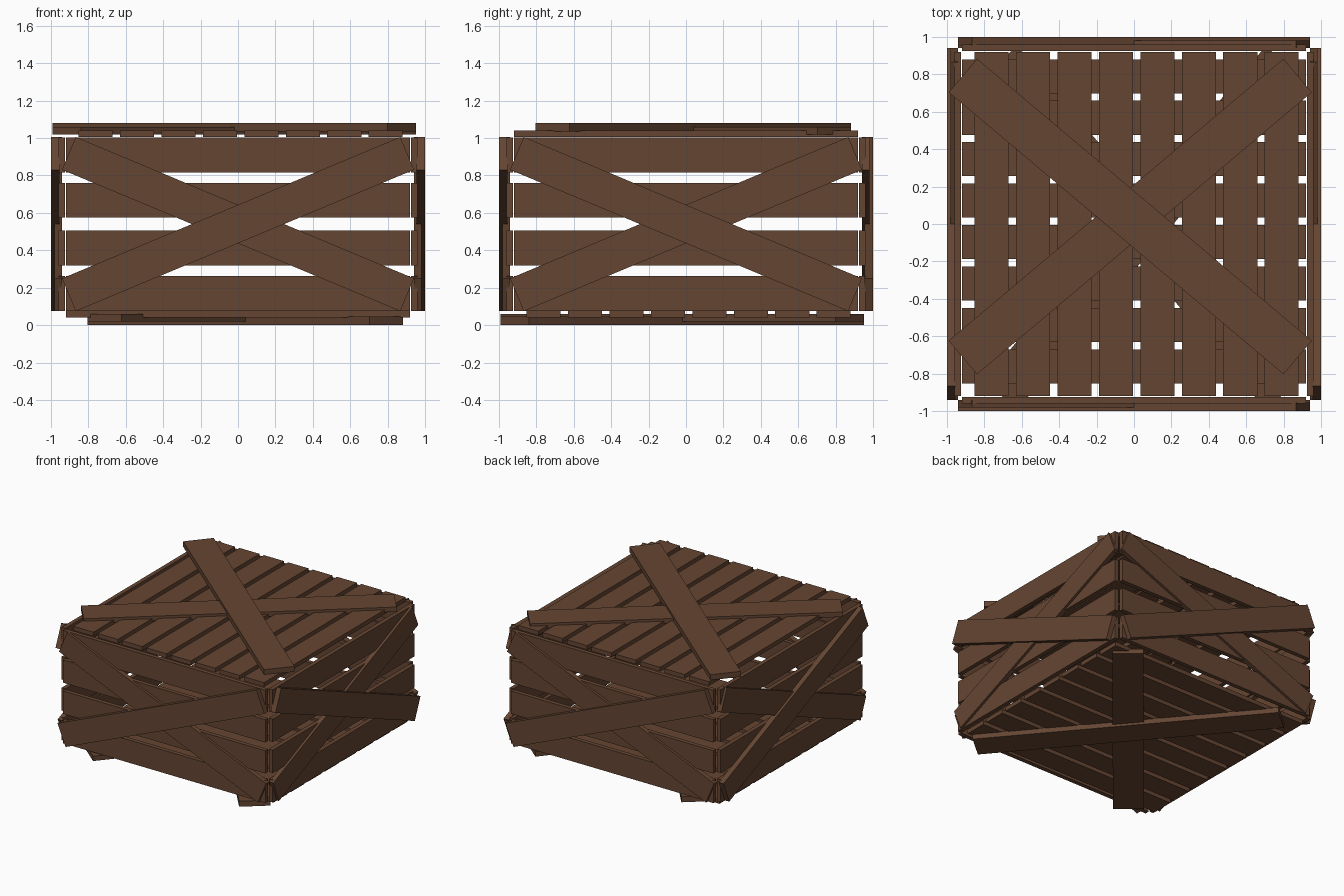
import bpy
from math import radians, pi
from mathutils import Matrix, Vector

if "Cube" in bpy.data.objects:
    bpy.data.objects.remove(bpy.data.objects["Cube"])

wood = bpy.data.materials.new("brown_wood")
wood.diffuse_color = (0.13, 0.06, 0.032, 1)
wood.use_nodes = True
wood.node_tree.nodes["Principled BSDF"].inputs["Base Color"].default_value = wood.diffuse_color

MID = Vector((0, 0, 0.54))
X, Y, Z = Vector((1, 0, 0)), Vector((0, 1, 0)), Vector((0, 0, 1))


def board(name, frame, u, v, d0, d1, length, width, angle=0):
    """Flat plank in a panel's own (right, up, outward) frame."""
    bpy.ops.mesh.primitive_cube_add(size=1)
    ob = bpy.context.object
    ob.name = name
    ob.data.transform(
        frame
        @ Matrix.Translation((u, v, (d0 + d1) / 2))
        @ Matrix.Rotation(angle, 4, 'Z')
        @ Matrix.Diagonal((length, width, d1 - d0, 1)))
    ob.data.materials.append(wood)


def panel_frame(right, up, offset):
    out = right.cross(up)
    m = Matrix((right, up, out)).transposed().to_4x4()
    m.translation = MID + out * offset
    return m


def cross(name, frame, u, v, length, width, angle):
    """Two diagonal braces, the outer one at +angle."""
    board(name + "_inner_brace", frame, u, v, 0.015, 0.055, length, width, -angle)
    board(name + "_outer_brace", frame, u, v, 0.030, 0.075, length, width, angle)


# Four side panels: horizontal slats and a crossed pair of braces
sides = [("front", X, 1), ("right", Y, -1), ("back", -X, 1), ("left", -Y, 1)]
for name, right, sign in sides:
    frame = panel_frame(right, Z, 0.925)
    for i, v in enumerate((-0.37, -0.1275, 0.1275, 0.37)):
        board(f"{name}_slat_{i + 1}", frame, 0, v, 0, 0.035, 1.84, 0.187)
    cross(name, frame, 0, 0, 1.96, 0.19, sign * radians(22.7))

# Lid and base: eight slats and a larger crossed pair
for name, right, up in [("top", X, Y), ("bottom", Y, X)]:
    frame = panel_frame(right, up, 0.465)
    for i in range(8):
        board(f"{name}_slat_{i + 1}", frame, -0.761 + i * 0.2215, 0,
              0, 0.035, 1.84, 0.182, pi / 2)
    cross(name, frame, -0.02, 0.04, 2.34, 0.235, radians(-40.1))
